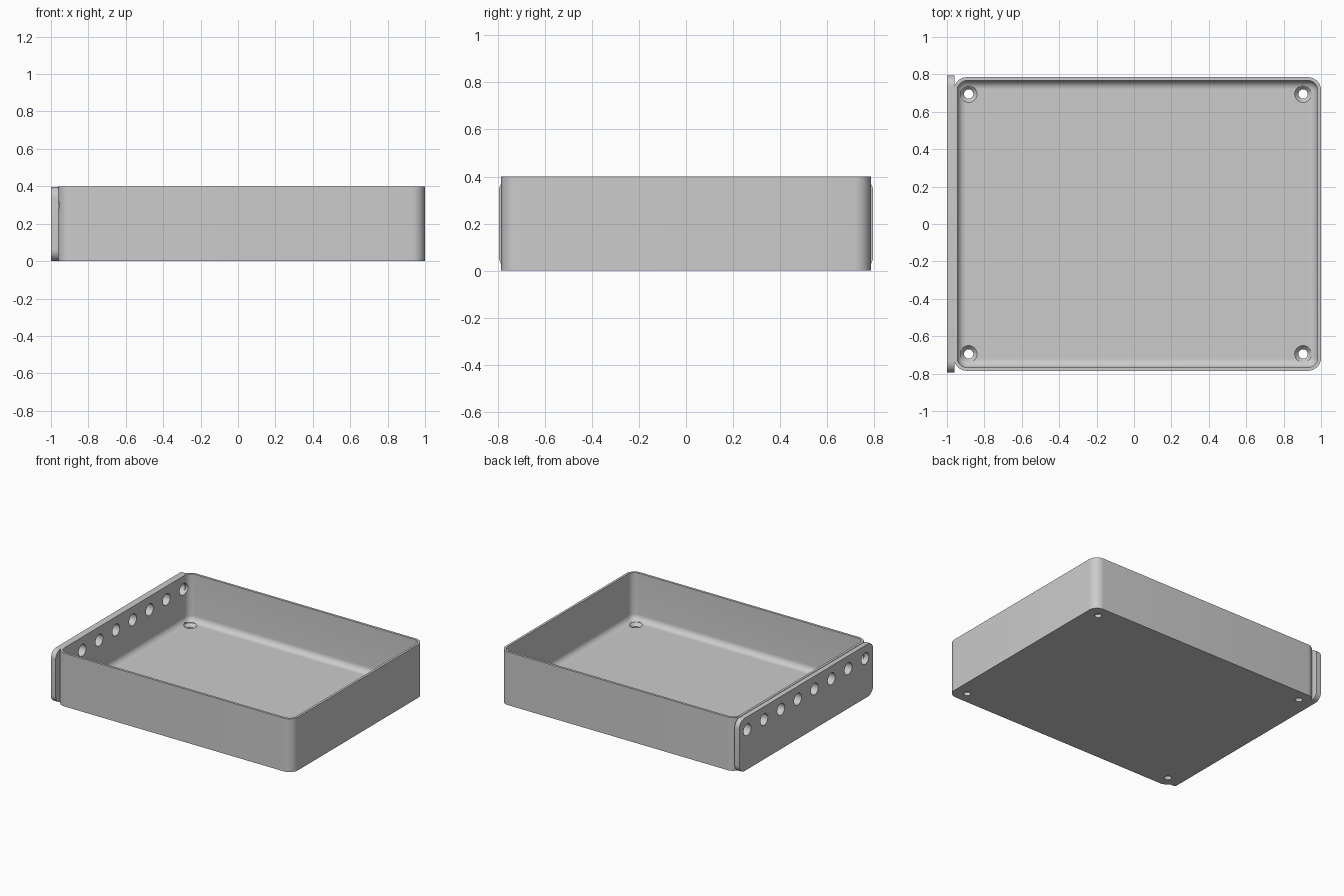
import bpy, bmesh
from math import cos, sin, pi, radians
from mathutils import Matrix, Vector

cube = bpy.data.objects.get("Cube")
if cube:
    bpy.data.objects.remove(cube)

GREY = (0.6, 0.6, 0.6, 1)
grey = bpy.data.materials.new("plain grey")
grey.use_nodes = True
grey.diffuse_color = GREY
grey.node_tree.nodes["Principled BSDF"].inputs["Base Color"].default_value = GREY

X0, X1, Y = -0.963, 1.0, 0.785          # tray extents
HEIGHT, WALL, FLOOR = 0.4, 0.018, 0.045
CORNER, FILLET = 0.07, 0.045


def rounded_rect(w, h, r, steps=10):
    """Outline of a rounded rectangle centred on the origin."""
    pts = []
    for i, (sx, sy) in enumerate([(1, 1), (-1, 1), (-1, -1), (1, -1)]):
        for k in range(steps + 1):
            a = (i + k / steps) * pi / 2
            pts.append((sx * (w / 2 - r) + r * cos(a), sy * (h / 2 - r) + r * sin(a)))
    return pts


def loft(bm, rings):
    """Skin closed rings of points and cap both ends."""
    loops = [[bm.verts.new(p) for p in ring] for ring in rings]
    n = len(loops[0])
    for a, b in zip(loops, loops[1:]):
        for i in range(n):
            j = (i + 1) % n
            bm.faces.new((a[i], a[j], b[j], b[i]))
    bm.faces.new(loops[0][::-1])
    bm.faces.new(loops[-1])


def finish(name, bm):
    bmesh.ops.recalc_face_normals(bm, faces=bm.faces)
    mesh = bpy.data.meshes.new(name)
    bm.to_mesh(mesh)
    bm.free()
    mesh.materials.append(grey)
    obj = bpy.data.objects.new(name, mesh)
    bpy.context.collection.objects.link(obj)
    return obj


def select(obj):
    bpy.ops.object.select_all(action="DESELECT")
    obj.select_set(True)
    bpy.context.view_layer.objects.active = obj


def cut(obj, cutter):
    mod = obj.modifiers.new("holes", "BOOLEAN")
    mod.operation, mod.solver, mod.object = "DIFFERENCE", "EXACT", cutter
    select(obj)
    bpy.ops.object.modifier_apply(modifier=mod.name)


# Tray: outer wall, rim, inner wall, floor fillet
def tray_ring(inset, z):
    cx = (X0 + X1) / 2
    outline = rounded_rect(X1 - X0 - 2 * inset, 2 * (Y - inset), CORNER - inset)
    return [(cx + x, y, z) for x, y in outline]


rings = [tray_ring(0, 0), tray_ring(0, HEIGHT), tray_ring(WALL, HEIGHT)]
for k in range(9):
    a = k / 8 * pi / 2
    rings.append(tray_ring(WALL + FILLET * (1 - cos(a)), FLOOR + FILLET * (1 - sin(a))))
bm = bmesh.new()
loft(bm, rings)
tray = finish("tray", bm)

# Side plate with rounded corners
bm = bmesh.new()
outline = rounded_rect(1.59, 0.396, 0.06)
loft(bm, [[(x, y, z + 0.199) for y, z in outline] for x in (-1, -0.961)])
plate = finish("side_plate", bm)

# Row of round holes through plate and wall
bm = bmesh.new()
for i in range(8):
    place = Matrix.Translation((-0.97, -0.7 + 0.2 * i, 0.3)) @ Matrix.Rotation(pi / 2, 4, "Y")
    bmesh.ops.create_cone(bm, cap_ends=True, segments=32, radius1=0.044,
                          radius2=0.044, depth=0.2, matrix=place)
row_cutter = finish("row_hole_cutter", bm)

# Countersunk screw holes in the floor corners
bm = bmesh.new()
profile = [(0.025, -0.1), (0.025, 0.022), (0.045, FLOOR), (0.045, 0.12)]
for x in (-0.884, 0.904):
    for y in (-0.695, 0.695):
        loft(bm, [[(x + r * cos(k * pi / 16), y + r * sin(k * pi / 16), z)
                   for k in range(32)] for r, z in profile])
screw_cutter = finish("screw_hole_cutter", bm)

cut(tray, row_cutter)
cut(tray, screw_cutter)
cut(plate, row_cutter)
for cutter in (row_cutter, screw_cutter):
    bpy.data.objects.remove(cutter)

for obj in (tray, plate):
    select(obj)
    bpy.ops.object.shade_smooth_by_angle(angle=radians(30))
